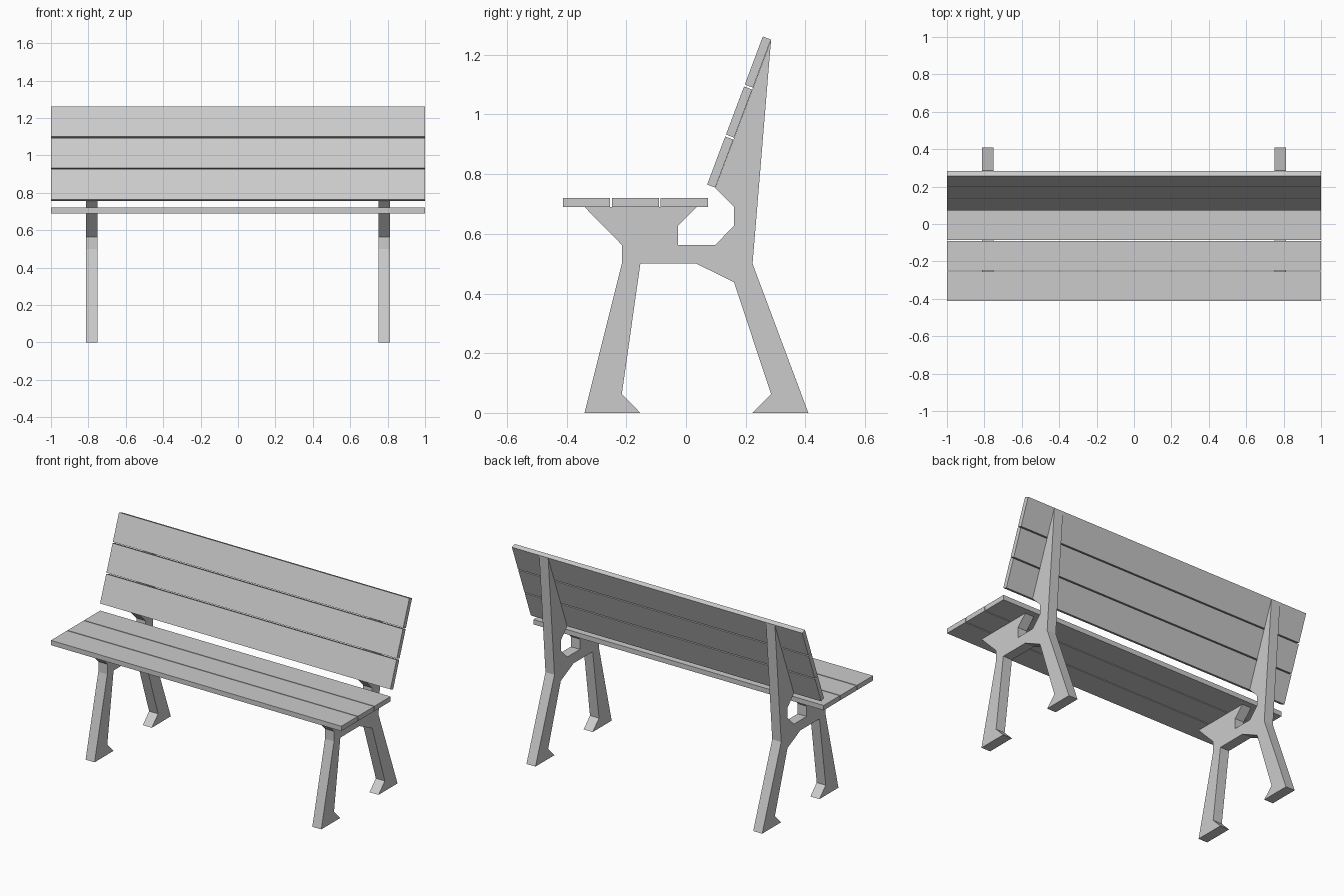
import bpy, bmesh
from mathutils import Vector

if "Cube" in bpy.data.objects:
    bpy.data.objects.remove(bpy.data.objects["Cube"])


def extrude_profile(name, pts, x0, x1):
    """Closed (y, z) profile extruded along x from x0 to x1."""
    bm = bmesh.new()
    face = bm.faces.new([bm.verts.new((x0, y, z)) for y, z in pts])
    res = bmesh.ops.extrude_face_region(bm, geom=[face])
    verts = [g for g in res["geom"] if isinstance(g, bmesh.types.BMVert)]
    bmesh.ops.translate(bm, verts=verts, vec=(x1 - x0, 0, 0))
    bmesh.ops.recalc_face_normals(bm, faces=bm.faces)
    mesh = bpy.data.meshes.new(name)
    bm.to_mesh(mesh)
    bm.free()
    obj = bpy.data.objects.new(name, mesh)
    bpy.context.collection.objects.link(obj)
    return obj


def slats(name, start, direction, width, pitch, thickness):
    """Three boards laid along a direction; thickness grows to its left."""
    d = Vector(direction).normalized()
    n = Vector((-d.y, d.x)) * thickness
    for i in range(3):
        a = Vector(start) + d * pitch * i
        b = a + d * width
        extrude_profile(f"{name}_{i + 1}", [a, b, b + n, a + n], -1, 1)


# Side frames: legs, seat bracket and back support in one outline
frame = [
    (-0.34, 0), (-0.153, 0), (-0.215, 0.063), (-0.153, 0.50), (0.035, 0.50),
    (0.161, 0.438), (0.285, 0.063), (0.223, 0), (0.41, 0), (0.223, 0.50),
    (0.285, 1.25), (0.098, 0.754), (0.161, 0.69), (0.161, 0.627),
    (0.098, 0.563), (-0.027, 0.563), (-0.027, 0.627), (0.036, 0.69),
    (-0.34, 0.69), (-0.215, 0.563), (-0.215, 0.50),
]
extrude_profile("right_frame", frame, 0.75, 0.812)
extrude_profile("left_frame", frame, -0.812, -0.75)

# Seat boards, flat on the brackets
slats("seat_slat", (-0.412, 0.69), (1, 0), 0.158, 0.1635, 0.03)

# Backrest boards, along the sloped front of the supports
slats("back_slat", (0.098, 0.755), (0.187, 0.497), 0.172, 0.179, 0.029)
